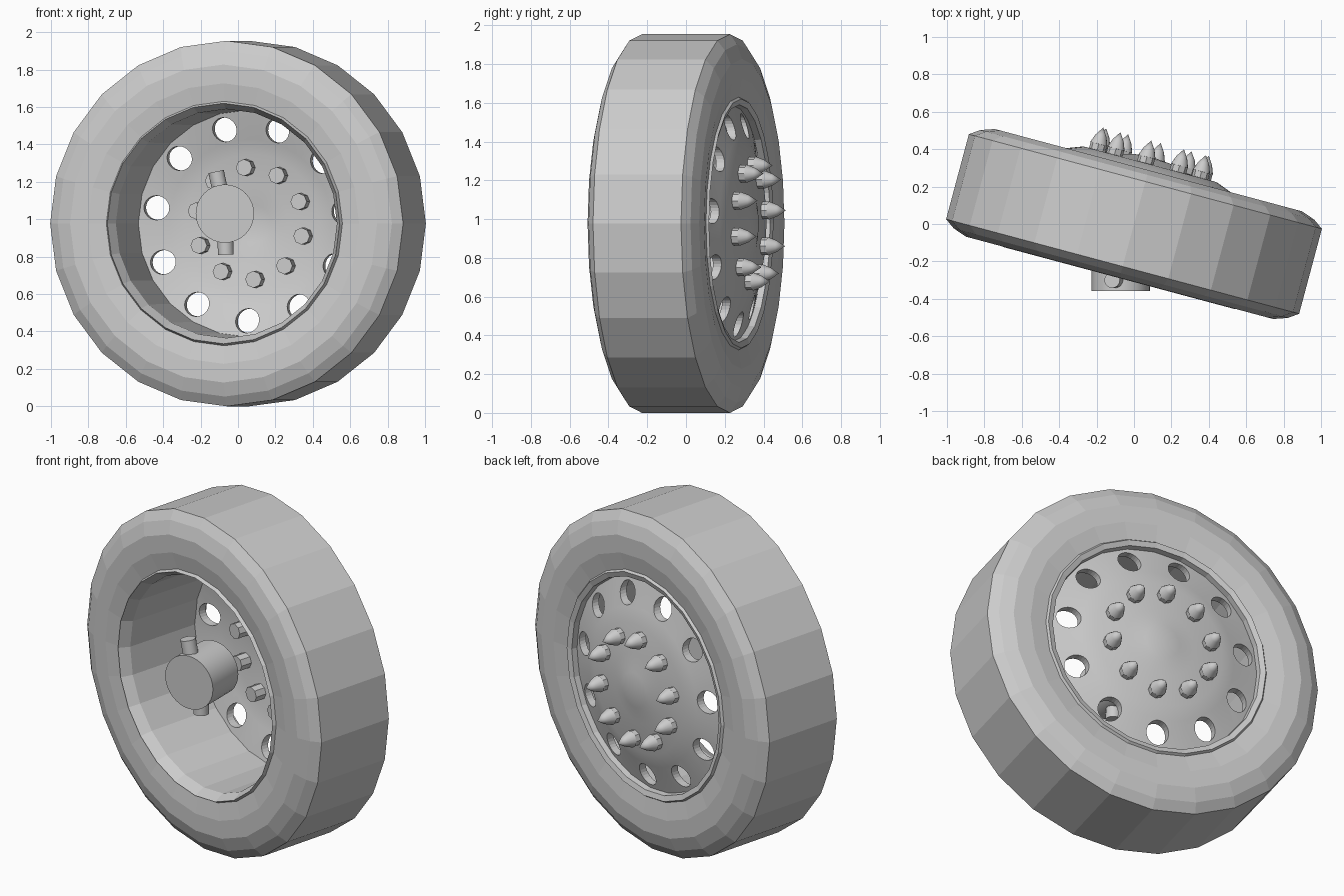
import bpy, bmesh
from math import cos, sin, tau, radians
from mathutils import Matrix, Vector

cube = bpy.data.objects.get("Cube")
if cube:
    bpy.data.objects.remove(cube, do_unlink=True)

# The wheel axle runs along local y, and the whole wheel is steered about z
WHEEL = Matrix.Translation((0, 0, 0.977)) @ Matrix.Rotation(radians(-15), 4, "Z")


def spin(bm, profile, sides, closed=False, offset=(0, 0, 0)):
    """Revolve (radius, depth) points about the y axis."""
    rings = []
    for k in range(sides):
        t = tau * k / sides
        rings.append([bm.verts.new(Vector((r * cos(t), y, r * sin(t))) + Vector(offset))
                      for r, y in profile])
    count = len(profile)
    for k in range(sides):
        a, b = rings[k], rings[(k + 1) % sides]
        for i in range(count if closed else count - 1):
            j = (i + 1) % count
            bm.faces.new((a[i], a[j], b[j], b[i]))


def finish(name, bm, matrix=WHEEL, smooth=None):
    bmesh.ops.remove_doubles(bm, verts=bm.verts, dist=0.0001)
    bmesh.ops.recalc_face_normals(bm, faces=bm.faces)
    mesh = bpy.data.meshes.new(name)
    bm.to_mesh(mesh)
    bm.free()
    obj = bpy.data.objects.new(name, mesh)
    bpy.context.collection.objects.link(obj)
    obj.matrix_world = matrix
    bpy.ops.object.select_all(action="DESELECT")
    obj.select_set(True)
    bpy.context.view_layer.objects.active = obj
    if smooth:
        bpy.ops.object.shade_smooth_by_angle(angle=radians(smooth))
    return obj


def lathe(name, profile, sides, closed=False, smooth=None):
    bm = bmesh.new()
    spin(bm, profile, sides, closed)
    return finish(name, bm, smooth=smooth)


def around(count, phase, radius):
    for k in range(count):
        t = radians(phase) + tau * k / count
        yield radius * cos(t), 0, radius * sin(t)


def rod(name, start, end, radius, sides=24):
    """Capped cylinder between two points."""
    start, end = Vector(start), Vector(end)
    axis = end - start
    bm = bmesh.new()
    bmesh.ops.create_cone(bm, cap_ends=True, segments=sides, radius1=radius,
                          radius2=radius, depth=axis.length)
    turn = axis.to_track_quat("Z", "Y").to_matrix().to_4x4()
    return finish(name, bm, Matrix.Translation((start + end) / 2) @ turn, smooth=35)


# Tyre with flat tread and rounded shoulders
half = [(0.977, 0.235), (0.925, 0.272), (0.85, 0.298), (0.75, 0.298), (0.645, 0.28)]
lathe("tyre", half + [(r, -y) for r, y in reversed(half)], 24, closed=True)

# Rim barrel with a lip on each side
lathe("rim", [(0.66, -0.27), (0.643, -0.30), (0.612, -0.24), (0.607, 0.24),
              (0.613, 0.285), (0.643, 0.295), (0.66, 0.27)], 24, closed=True)

# Domed wheel disc, with a ring of round openings
outside = [(0, 0.37), (0.1, 0.362), (0.2, 0.335), (0.37, 0.33), (0.45, 0.30), (0.612, 0.25)]
inside = [(r, y - 0.045) for r, y in reversed(outside)]
disc = lathe("wheel_disc", outside + inside, 48, smooth=30)

bm = bmesh.new()
for spot in around(11, 72.5, 0.52):
    spin(bm, [(0, 0.1), (0.065, 0.1), (0.065, 0.45), (0, 0.45)], 24, offset=spot)
cutter = finish("hole_cutter", bm)
cutter.hide_render = True
bpy.context.view_layer.objects.active = disc
cut = disc.modifiers.new("holes", "BOOLEAN")
cut.object = cutter
cut.solver = "EXACT"
bpy.ops.object.modifier_apply(modifier=cut.name)
bpy.data.objects.remove(cutter, do_unlink=True)

# Wheel bolts with pointed caps
nuts, caps = bmesh.new(), bmesh.new()
for spot in around(10, 23, 0.30):
    spin(nuts, [(0, 0.22), (0.045, 0.22), (0.045, 0.37), (0, 0.37)], 8, offset=spot)
    spin(caps, [(0, 0.36), (0.047, 0.365), (0.03, 0.41), (0, 0.455)], 16, offset=spot)
finish("wheel_bolts", nuts)
finish("bolt_caps", caps, smooth=40)

# Axle drum with its two pins, kept square to the front
rod("axle_drum", (-0.07, -0.12, 1.03), (-0.07, -0.357, 1.03), 0.156, 32)
rod("upper_pin", (-0.08, -0.30, 1.08), (-0.117, -0.30, 1.255), 0.042)
rod("lower_pin", (-0.07, -0.25, 0.95), (-0.065, -0.25, 0.81), 0.042)
